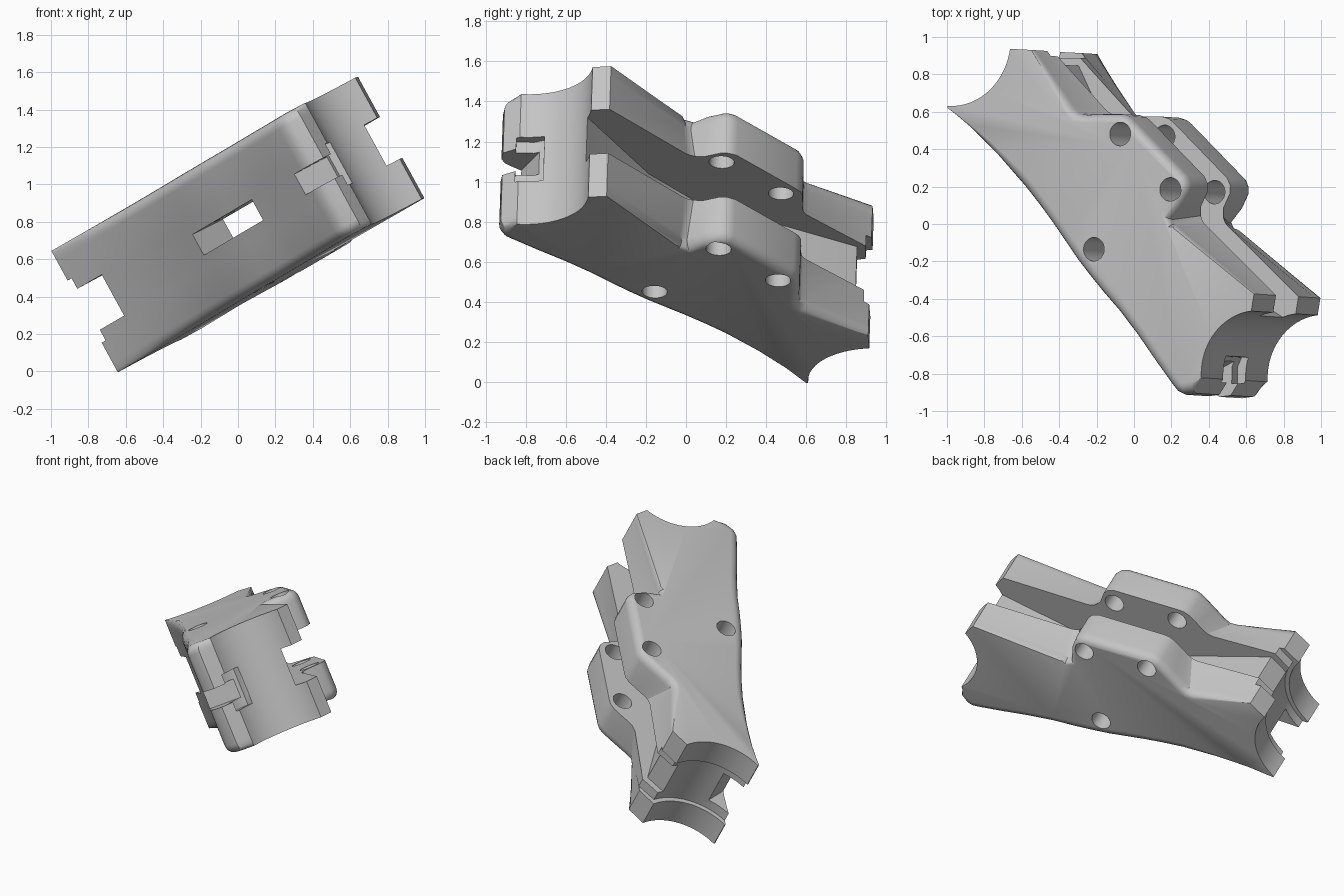
import bpy, bmesh, math
from mathutils import Matrix, Vector

cube = bpy.data.objects.get("Cube")
if cube:
    bpy.data.objects.remove(cube)

# Tilted frame of the bracket: n is the thickness direction
n = Vector((-0.48, 0.03, 0.877)).normalized()
u = Vector((0.877, 0, 0.48)).normalized()
v = n.cross(u).normalized()
u = v.cross(n)
FRAME = Matrix.Translation((0, 0, 0.79)) @ Matrix((u, v, n)).transposed().to_4x4()
HALF = 0.37      # half thickness
SLOT = 0.125     # half width of the slot
STEP = 0.19      # half width of the shallow end groove
LEFT = (-0.92, 0.975)
RIGHT = (0.96, -0.81)


def arc(centre, r, a0, a1, steps=20):
    angles = [math.radians(a0 + (a1 - a0) * i / steps) for i in range(steps + 1)]
    return [(centre[0] + r * math.cos(a), centre[1] + r * math.sin(a)) for a in angles]


def circle(centre, r):
    return arc(centre, r, 0, 360, 48)[:-1]


def loft(name, layers):
    """Join matching outlines, given as (height, points), into a solid."""
    bm = bmesh.new()
    rings = [[bm.verts.new((x, y, z)) for x, y in pts] for z, pts in layers]
    bm.faces.new(rings[0][::-1])
    bm.faces.new(rings[-1])
    for low, high in zip(rings, rings[1:]):
        for i in range(len(low)):
            j = (i + 1) % len(low)
            bm.faces.new((low[i], low[j], high[j], high[i]))
    bmesh.ops.recalc_face_normals(bm, faces=bm.faces)
    mesh = bpy.data.meshes.new(name)
    bm.to_mesh(mesh)
    bm.free()
    obj = bpy.data.objects.new(name, mesh)
    obj.matrix_world = FRAME
    bpy.context.collection.objects.link(obj)
    return obj


def prism(name, pts, half):
    return loft(name, [(-half, pts), (half, pts)])


def inset(pts, d):
    """Shift an open run of points to its left side, keeping the first point."""
    out = [pts[0]]
    for i in range(1, len(pts)):
        a, b = Vector(pts[i - 1]), Vector(pts[min(i + 1, len(pts) - 1)])
        t = (b - a).normalized()
        k = d * min(1, i / 3)
        out.append((pts[i][0] - t.y * k, pts[i][1] + t.x * k))
    return out


# Outline: waisted front edge, scooped ends, lips and the bulged back
front = [(-0.945, 0.61), (-0.81, 0.5), (-0.655, 0.36), (-0.485, 0.19), (-0.39, 0.085),
         (-0.31, -0.01), (-0.235, -0.105), (-0.16, -0.2), (-0.08, -0.29), (0.0, -0.375),
         (0.1, -0.475), (0.21, -0.6), (0.33, -0.75), (0.43, -0.87), (0.462, -0.905),
         (0.505, -0.923), (0.57, -0.915)]
lip_right, lip_left = (0.94, -0.385), (-0.44, 0.92)
bulge = [(0.475, 0.09), (0.515, 0.17), (0.515, 0.21), (0.495, 0.25), (0.165, 0.545),
         (0.135, 0.567), (0.095, 0.578)]
# The roots of the bulge flare out towards the slot
root_out = [(0.45, -0.02), (0.425, -0.01), (0.41, 0.015)]
root_in = [(0.5, -0.005), (0.485, 0.015), (0.475, 0.04)]
tail_out = [(-0.02, 0.578), (-0.12, 0.575), (-0.16, 0.58), (-0.19, 0.61)]
tail_in = [(0.03, 0.579), (-0.03, 0.578), (-0.07, 0.582), (-0.105, 0.6)]
scoop_right = arc(RIGHT, 0.335, 184, 96)
scoop_left = arc(LEFT, 0.355, -8, -94)


def outline(depth, flared):
    root, tail = (root_in, tail_in) if flared else (root_out, tail_out)
    back = inset([lip_right] + root + bulge + tail, depth * 0.75) + [lip_left]
    return inset(front, depth) + scoop_right + back + scoop_left


# Layers across the thickness, with rounded outer rims
ROUND = 0.06
upper = [(SLOT, outline(0, True))]
for i in range(6):
    a = math.radians(90 * i / 5)
    upper.append((HALF - ROUND * (1 - math.sin(a)), outline(ROUND * (1 - math.cos(a)), False)))
lower = [(-z, pts) for z, pts in reversed(upper)]
body = loft("bracket_body", lower + upper)

# Cutters: slot, stepped end groove with tip and lip notches, windows and holes
slot_outline = [(1.3, -0.77), (1.3, 1.2), (-0.6, 1.2), (-0.42, 0.85), (-0.15, 0.35),
                (-0.06, 0.1), (0.28, -0.19), (0.82, -0.48)]
tip = [(-1.2, 0.3), (-0.77, 0.3), (-0.77, 0.7), (-1.2, 0.7)]
lip = [(-0.7, 0.85), (-0.3, 0.85), (-0.3, 1.1), (-0.7, 1.1)]
lip_step = [(-0.7, 0.893), (-0.3, 0.893), (-0.3, 1.1), (-0.7, 1.1)]
window = [(-0.243, -0.1), (-0.43, -0.3), (-0.05, -0.7), (0.132, -0.5),
          (0.5, -0.1), (0.1, 0.27)]
corner = [(0.3, -0.866), (0.4, -0.82), (0.66, -0.70), (0.85, -0.75), (0.75, -1.1), (0.4, -1.1)]
pocket = [(0.575, -0.85), (0.575, -0.76), (0.6, -0.71), (0.75, -0.71), (0.75, -0.85)]
cutters = [prism("slot_cutter", slot_outline, SLOT),
           prism("groove_cutter", circle(LEFT, 0.385), STEP),
           prism("tip_cutter", tip, SLOT),
           prism("lip_cutter", lip, SLOT),
           prism("lip_step_cutter", lip_step, STEP),
           prism("window_cutter", window, 0.063),
           prism("corner_cutter", corner, 0.063),
           prism("pocket_cutter", pocket, SLOT)]
for spot in [(0.11, 0.47), (0.42, 0.174), (-0.04, -0.146)]:
    cutters.append(prism("hole_cutter", circle(spot, 0.063), 0.6))

bpy.context.view_layer.objects.active = body
body.select_set(True)
for cutter in cutters:
    cutter.hide_render = True
    mod = body.modifiers.new("cut", 'BOOLEAN')
    mod.operation = 'DIFFERENCE'
    mod.solver = 'EXACT'
    mod.object = cutter
    bpy.ops.object.modifier_apply(modifier=mod.name)
    bpy.data.objects.remove(cutter)

# Plain grey finish
grey = bpy.data.materials.new("light_grey")
grey.use_nodes = True
colour = (0.55, 0.55, 0.55, 1)
grey.diffuse_color = colour
grey.node_tree.nodes["Principled BSDF"].inputs["Base Color"].default_value = colour
body.data.materials.clear()
body.data.materials.append(grey)
bpy.ops.object.shade_smooth_by_angle(angle=math.radians(30))
